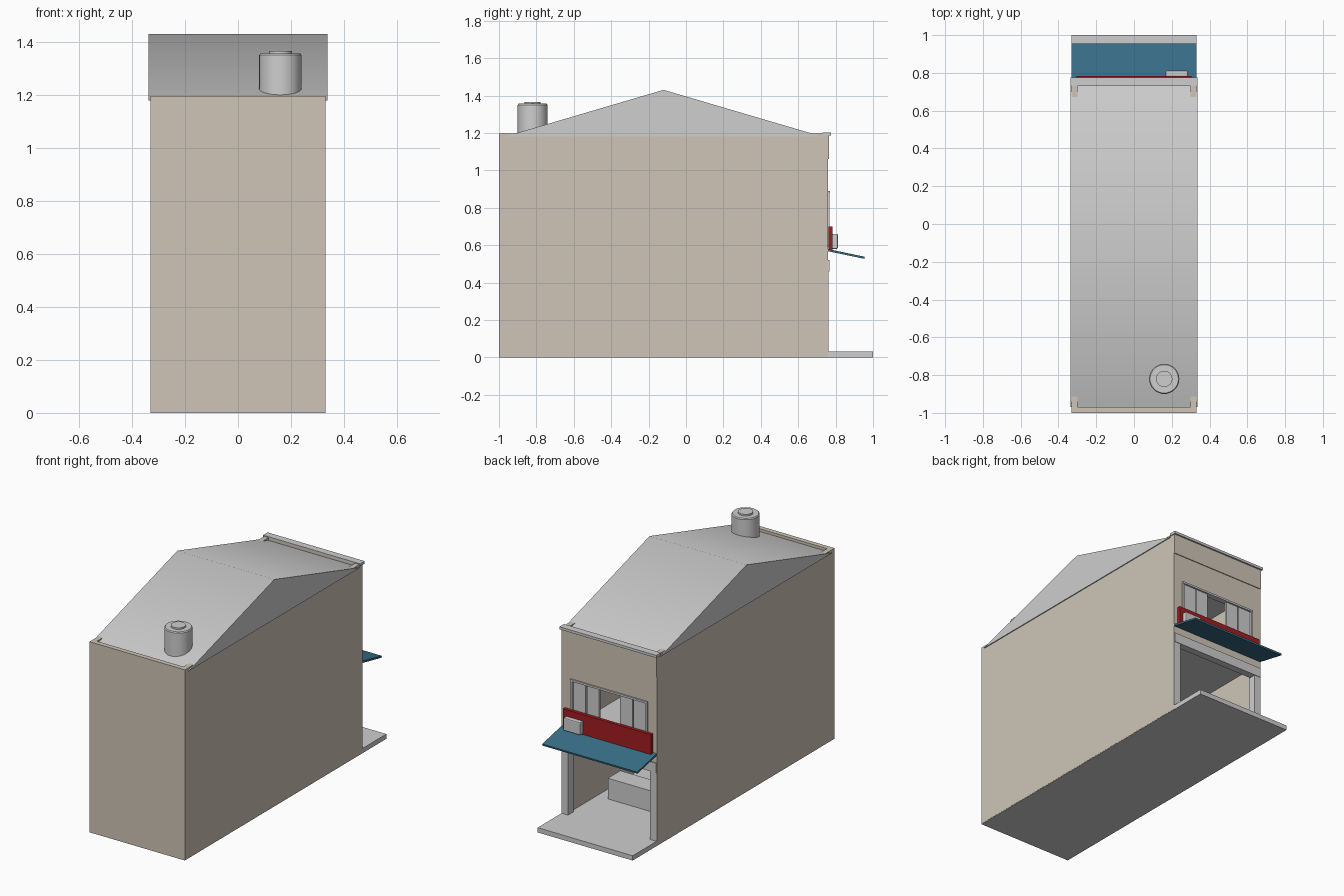
import bpy, bmesh, math

if "Cube" in bpy.data.objects:
    bpy.data.objects.remove(bpy.data.objects["Cube"])


def material(name, rgb):
    m = bpy.data.materials.new(name)
    m.diffuse_color = (*rgb, 1)
    m.use_nodes = True
    m.node_tree.nodes["Principled BSDF"].inputs["Base Color"].default_value = m.diffuse_color
    return m


TAN = material("tan plaster", (0.62, 0.56, 0.47))
GREY = material("light grey", (0.62, 0.62, 0.62))
RED = material("dark red", (0.36, 0.012, 0.015))
TEAL = material("teal", (0.04, 0.16, 0.25))


def finish(name, bm, mat):
    bmesh.ops.recalc_face_normals(bm, faces=bm.faces)
    me = bpy.data.meshes.new(name)
    bm.to_mesh(me)
    bm.free()
    me.materials.append(mat)
    ob = bpy.data.objects.new(name, me)
    bpy.context.collection.objects.link(ob)
    return ob


def box(name, x, y, z, mat, bevel=0):
    """Box from (min, max) ranges on each axis."""
    bm = bmesh.new()
    bmesh.ops.create_cube(bm, size=1)
    for v in bm.verts:
        v.co = [r[0] if c < 0 else r[1] for c, r in zip(v.co, (x, y, z))]
    if bevel:
        bmesh.ops.bevel(bm, geom=bm.edges[:], offset=bevel, segments=2,
                        affect='EDGES', profile=0.5)
    return finish(name, bm, mat)


def extrude_x(name, profile, half, mat):
    """Extrude a (y, z) profile symmetrically along x."""
    bm = bmesh.new()
    f = bm.faces.new([bm.verts.new((-half, y, z)) for y, z in profile])
    r = bmesh.ops.extrude_face_region(bm, geom=[f])
    for v in r["geom"]:
        if isinstance(v, bmesh.types.BMVert):
            v.co.x = half
    return finish(name, bm, mat)


def smooth(ob, angle):
    bpy.ops.object.select_all(action='DESELECT')
    ob.select_set(True)
    bpy.context.view_layer.objects.active = ob
    bpy.ops.object.shade_smooth_by_angle(angle=math.radians(angle))


W, BACK, FRONT, T, TOP = 0.33, -1.0, 0.76, 0.03, 1.197

# Slabs: ground with pavement, upper floor, ceiling
box("ground_slab", (-W, W), (BACK + 0.001, 1.0), (0, 0.03), GREY)
for n, z in (("upper_floor", 0.53), ("ceiling", 1.03)):
    box(n, (-W + 0.002, W - 0.002), (BACK + 0.002, FRONT - 0.002), (z, z + 0.03), GREY)

# Side and back walls
for s in (-1, 1):
    xs = sorted((s * (W + 0.001), s * (W - T)))
    box("side_wall", xs, (BACK, FRONT), (0.003, TOP), TAN)
box("back_wall", (-W + T, W - T), (BACK, BACK + T), (0.003, TOP), TAN)

# Upper facade around the window opening
FY = (FRONT - T, FRONT)
WX, WZ0, WZ1 = 0.26, 0.60, 0.88
box("facade_below_window", (-W + T, W - T), FY, (0.51, WZ0), TAN)
box("facade_above_window", (-W + T, W - T), FY, (WZ1, TOP), TAN)
for s in (-1, 1):
    box("facade_jamb", sorted((s * WX, s * (W - T))), FY, (WZ0, WZ1), TAN)
box("parapet_band", (-W, W), (FRONT - T, FRONT + 0.005), (1.06, 1.19), TAN)
box("cornice", (-0.337, 0.337), (0.73, 0.775), (1.187, 1.203), GREY)

# Window frame and folding shutters
box("window_head", (-0.268, 0.268), (0.74, 0.769), (0.878, 0.89), GREY)
box("window_sill", (-0.268, 0.268), (0.74, 0.769), (0.59, 0.602), GREY)
for s in (-1, 1):
    box("window_post", sorted((s * 0.256, s * 0.268)), (0.74, 0.767), (WZ0, WZ1), GREY)
    for a in (0.072, 0.166):
        box("shutter", sorted((s * a, s * (a + 0.086))), (0.745, 0.758), (WZ0, WZ1), GREY)

# Shop opening frame
for s in (-1, 1):
    box("shop_post", sorted((s * 0.285, s * 0.328)), (0.71, 0.763), (0.03, 0.52), GREY)
box("shop_lintel", (-0.328, 0.328), (0.72, 0.766), (0.46, 0.52), GREY)

# Counter inside the shop
box("counter", (-0.22, 0.225), (0.33, 0.454), (0.03, 0.16), GREY)

# Sign board, air conditioner and awning
box("sign_board", (-0.305, 0.305), (0.762, 0.783), (0.575, 0.70), RED)
box("air_conditioner", (0.167, 0.284), (0.78, 0.812), (0.58, 0.66), GREY, 0.006)
extrude_x("awning", [(0.76, 0.567), (0.76, 0.579), (0.955, 0.538), (0.953, 0.527)], W, TEAL)

# Gable roof with softened ridge
roof = extrude_x("roof", [(-0.97, 1.18), (-0.12, 1.43), (0.73, 1.18)], 0.337, GREY)
smooth(roof, 45)

# Water tank, lathed from a profile
N = 32
bm = bmesh.new()
rings = []
for r, z in ((0.08, 1.18), (0.08, 1.35), (0.075, 1.356), (0.043, 1.356), (0.043, 1.366)):
    rings.append([bm.verts.new((0.16 + r * math.cos(2 * math.pi * i / N),
                                -0.82 + r * math.sin(2 * math.pi * i / N), z))
                  for i in range(N)])
for a, b in zip(rings, rings[1:]):
    for i in range(N):
        j = (i + 1) % N
        bm.faces.new((a[i], a[j], b[j], b[i]))
bm.faces.new(rings[0])
bm.faces.new(rings[-1])
smooth(finish("water_tank", bm, GREY), 35)
